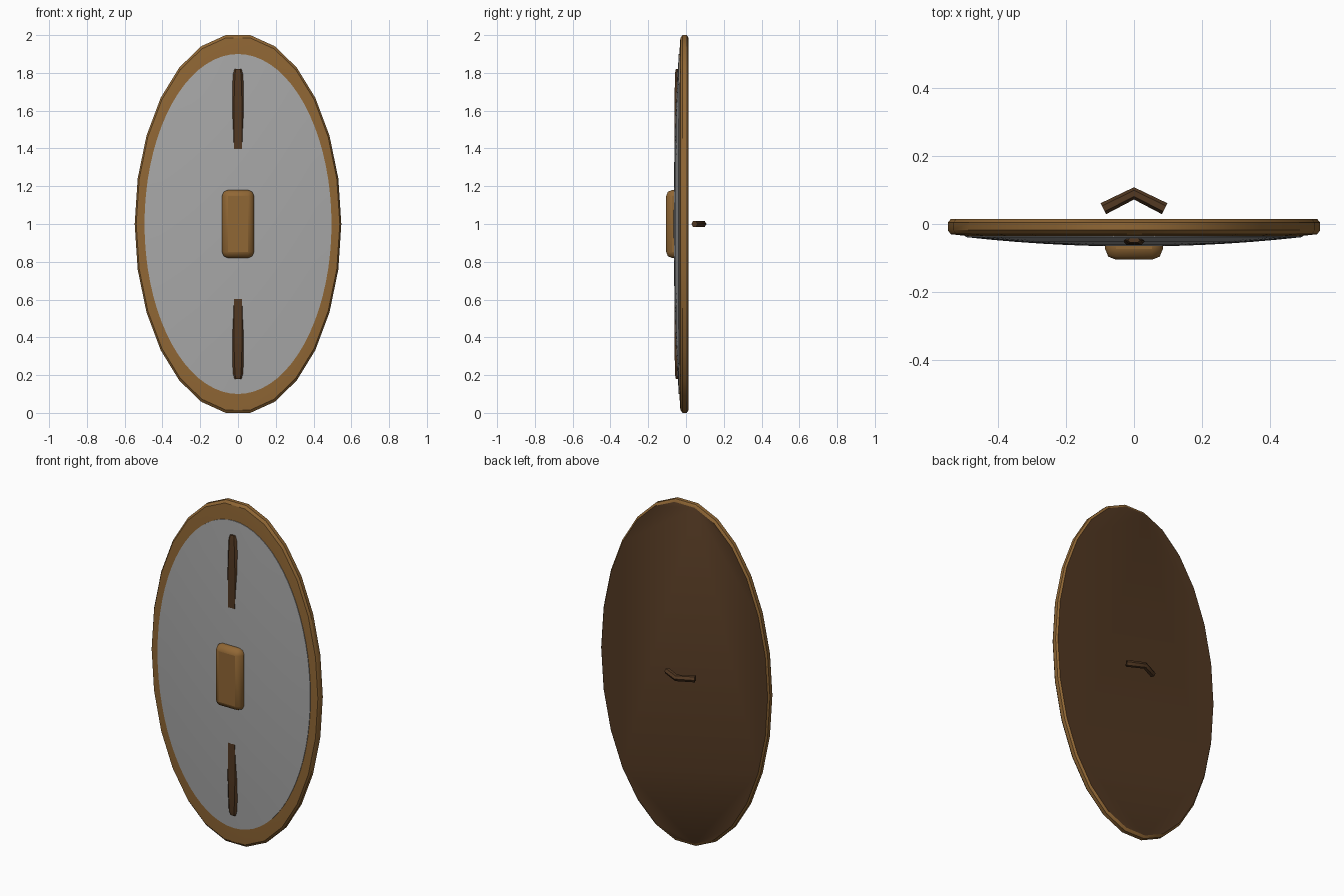
import bpy, bmesh
from math import cos, sin, tau, radians

if "Cube" in bpy.data.objects:
    bpy.data.objects.remove(bpy.data.objects["Cube"])


def material(name, rgb):
    m = bpy.data.materials.new(name)
    m.use_nodes = True
    m.diffuse_color = (*rgb, 1)
    m.node_tree.nodes["Principled BSDF"].inputs["Base Color"].default_value = (*rgb, 1)
    return m


light_wood = material("light wood", (0.28, 0.135, 0.035))
dark_wood = material("dark wood", (0.085, 0.04, 0.016))
metal = material("grey metal", (0.39, 0.39, 0.39))


def finish(obj, angle=35):
    bpy.ops.object.select_all(action="DESELECT")
    obj.select_set(True)
    bpy.context.view_layer.objects.active = obj
    bpy.ops.object.shade_smooth_by_angle(angle=radians(angle))


def loft(name, rings, mats):
    """Skin a list of point rings and cap both ends."""
    bm = bmesh.new()
    loops = [[bm.verts.new(p) for p in ring] for ring in rings]
    n = len(loops[0])
    for a, b in zip(loops, loops[1:]):
        for i in range(n):
            j = (i + 1) % n
            bm.faces.new((a[i], a[j], b[j], b[i]))
    bm.faces.new(loops[0])
    bm.faces.new(loops[-1])
    bmesh.ops.recalc_face_normals(bm, faces=bm.faces)
    mesh = bpy.data.meshes.new(name)
    bm.to_mesh(mesh)
    bm.free()
    obj = bpy.data.objects.new(name, mesh)
    bpy.context.collection.objects.link(obj)
    for m in mats:
        mesh.materials.append(m)
    return obj


def oval(rx, rz, y, sides):
    return [(rx * cos(tau * i / sides), y, 1 + rz * sin(tau * i / sides))
            for i in range(sides)]


# Wooden board with rounded rim; the back face is darker
profile = [(0.985, 0.014), (1, 0.004), (1, -0.018), (0.985, -0.03), (0.87, -0.037)]
board = loft("shield_board", [oval(0.547 * t, 1.007 * t, y, 26) for t, y in profile],
             [light_wood, dark_wood])
for f in board.data.polygons:
    if f.normal.y > 0.9:
        f.material_index = 1
finish(board)

# Domed metal facing
steps = [1, 0.85, 0.7, 0.55, 0.4, 0.25, 0.1]
rings = [oval(0.495, 0.9, -0.03, 72)]
rings += [oval(0.495 * t, 0.9 * t, -0.066 + 0.0275 * t * t, 72) for t in steps]
finish(loft("metal_facing", rings, [metal]))

# Tapered hexagonal spines, sinking into the dome toward the centre
sections = [(0.82, 0.018, 0.006), (0.795, 0.026, 0.011), (0.6, 0.036, 0.0125),
            (0.39, 0.034, 0.0125), (0.3, 0.026, 0.011)]
for name, side in (("upper_spine", 1), ("lower_spine", -1)):
    rings = [[(x * w, -0.048 + y * d, 1 + side * z)
              for x, y in ((1, 0), (0.62, 1), (-0.62, 1), (-1, 0), (-0.62, -1), (0.62, -1))]
             for z, w, d in sections]
    finish(loft(name, rings, [dark_wood]), 30)

# Central boss block
bpy.ops.mesh.primitive_cube_add(size=1, location=(0, -0.0625, 1))
boss = bpy.context.object
boss.name = "centre_boss"
boss.scale = (0.17, 0.085, 0.36)
bpy.ops.object.transform_apply(location=False, rotation=False, scale=True)
boss.data.materials.append(light_wood)
bevel = boss.modifiers.new("soft edges", "BEVEL")
bevel.width = 0.032
bevel.segments = 2
finish(boss, 60)

# Bent hand grip behind the board
curve = bpy.data.curves.new("hand_grip", "CURVE")
curve.dimensions = "3D"
curve.bevel_depth = 0.018
curve.bevel_resolution = 1
curve.use_fill_caps = True
spline = curve.splines.new("POLY")
spline.points.add(2)
for point, (x, y) in zip(spline.points, ((-0.09, 0.045), (0, 0.09), (0.09, 0.045))):
    point.co = (x, y, 1, 1)
curve.materials.append(dark_wood)
grip = bpy.data.objects.new("hand_grip", curve)
bpy.context.collection.objects.link(grip)
bpy.ops.object.select_all(action="DESELECT")
grip.select_set(True)
bpy.context.view_layer.objects.active = grip
bpy.ops.object.convert(target="MESH")
finish(bpy.context.object, 50)
